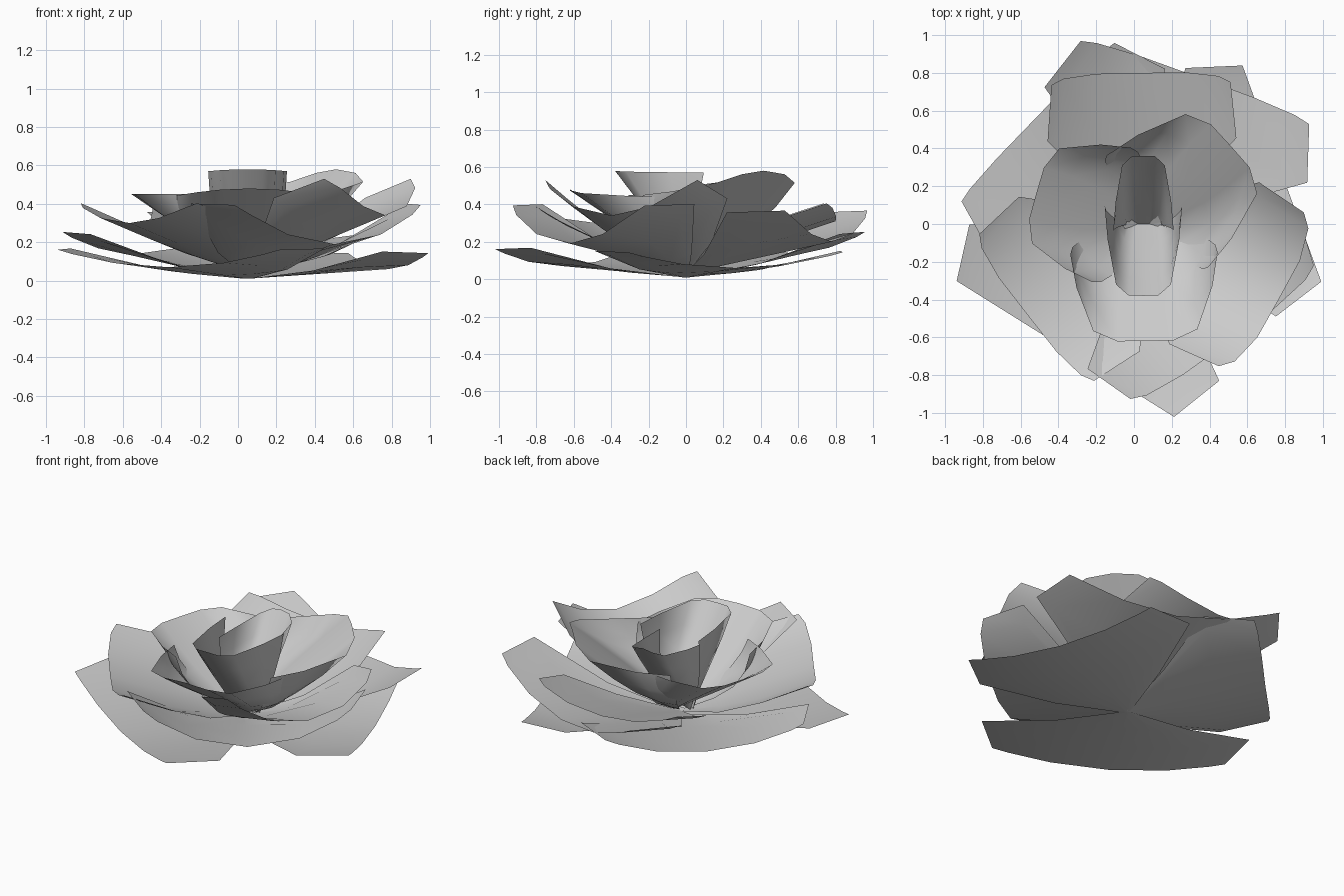
import bpy
import bmesh
from math import sin, cos, pi, radians
from mathutils import Vector

cube = bpy.data.objects.get("Cube")
if cube:
    bpy.data.objects.remove(cube, do_unlink=True)

# One pale grey for the whole flower
grey = bpy.data.materials.new("pale_grey")
grey.use_nodes = True
colour = (0.6, 0.6, 0.6, 1)
grey.diffuse_color = colour
grey.node_tree.nodes["Principled BSDF"].inputs["Base Color"].default_value = colour

CENTRE = Vector((0.05, 0, 0))


def petal(name, heading, reach, half_width, mid_z, edge_z, wrap, base_z, columns, profile):
    """Trough-shaped sheet growing from the flower's centre along a heading."""
    a = radians(heading)
    out, side = Vector((cos(a), sin(a), 0)), Vector((-sin(a), cos(a), 0))
    bm = bmesh.new()
    grid = []
    for v, w in profile:
        row = []
        for i in range(columns + 1):
            u = sin(pi * (i / columns - 0.5))
            distance = v * reach * (1 - wrap * u ** 6)
            point = CENTRE + out * distance + side * u * w * half_width
            point.z = base_z + (mid_z - base_z) * v + (edge_z - mid_z) * (u * w) ** 2
            row.append(bm.verts.new(point))
        grid.append(row)
    for near, far in zip(grid, grid[1:]):
        for i in range(columns):
            bm.faces.new((near[i], far[i], far[i + 1], near[i + 1]))
    mesh = bpy.data.meshes.new(name)
    bm.to_mesh(mesh)
    bm.free()
    mesh.materials.append(grey)
    mesh.shade_smooth()
    obj = bpy.data.objects.new(name, mesh)
    bpy.context.collection.objects.link(obj)


def ring(petals, base_z, columns, profile):
    for name, *shape in petals:
        petal(name, *shape, base_z, columns, profile)


# Each petal: heading, reach, half width, middle height, edge height, edge wrap
# Each profile: pairs of distance along the petal and share of its width
broad = ((0, 0.03), (0.3, 0.5), (0.63, 1), (1, 0.87))
ring((
    ("low_petal_front_right", -122, 0.78, 0.78, 0.07, 0.19, 0),
    ("low_petal_left", 20, 0.78, 0.7, 0.06, 0.17, 0),
    ("low_petal_back_right", 136, 0.8, 0.67, 0.14, 0.29, 0.03),
), 0.01, 6, broad)

ring((
    ("outer_petal_front_left", -54, 0.77, 0.69, 0.19, 0.46, 0.08),
    ("outer_petal_back_left", 70, 0.83, 0.74, 0.2, 0.42, 0.04),
), 0.03, 6, broad)

ring((
    ("upper_petal_left", -29, 0.82, 0.5, 0.34, 0.56, 0.13),
    ("upper_petal_front_right", -142, 0.78, 0.53, 0.3, 0.42, 0.08),
    ("upper_petal_back", 91, 0.8, 0.51, 0.31, 0.42, 0.07),
), 0.04, 6, ((0, 0.03), (0.3, 0.55), (0.6, 0.98), (1, 0.93)))

# Rounded cups around the heart
cup = ((0, 0.1), (0.25, 0.55), (0.5, 0.84), (0.75, 0.97), (1, 1))
ring((
    ("cup_petal_right", 164, 0.59, 0.37, 0.45, 0.45, 0.7),
    ("cup_petal_back_left", 42, 0.62, 0.4, 0.58, 0.45, 0.84),
    ("cup_petal_front", -89, 0.62, 0.39, 0.48, 0.44, 0.75),
), 0.06, 8, cup)

# Steep narrow heart petals
heart = ((0, 0.5), (0.25, 0.7), (0.5, 0.85), (0.75, 0.96), (1, 1))
ring((
    ("heart_petal_back", 90, 0.36, 0.16, 0.57, 0.5, 1.1),
    ("heart_petal_front", -90, 0.38, 0.205, 0.58, 0.57, 1.25),
), 0.08, 8, heart)
